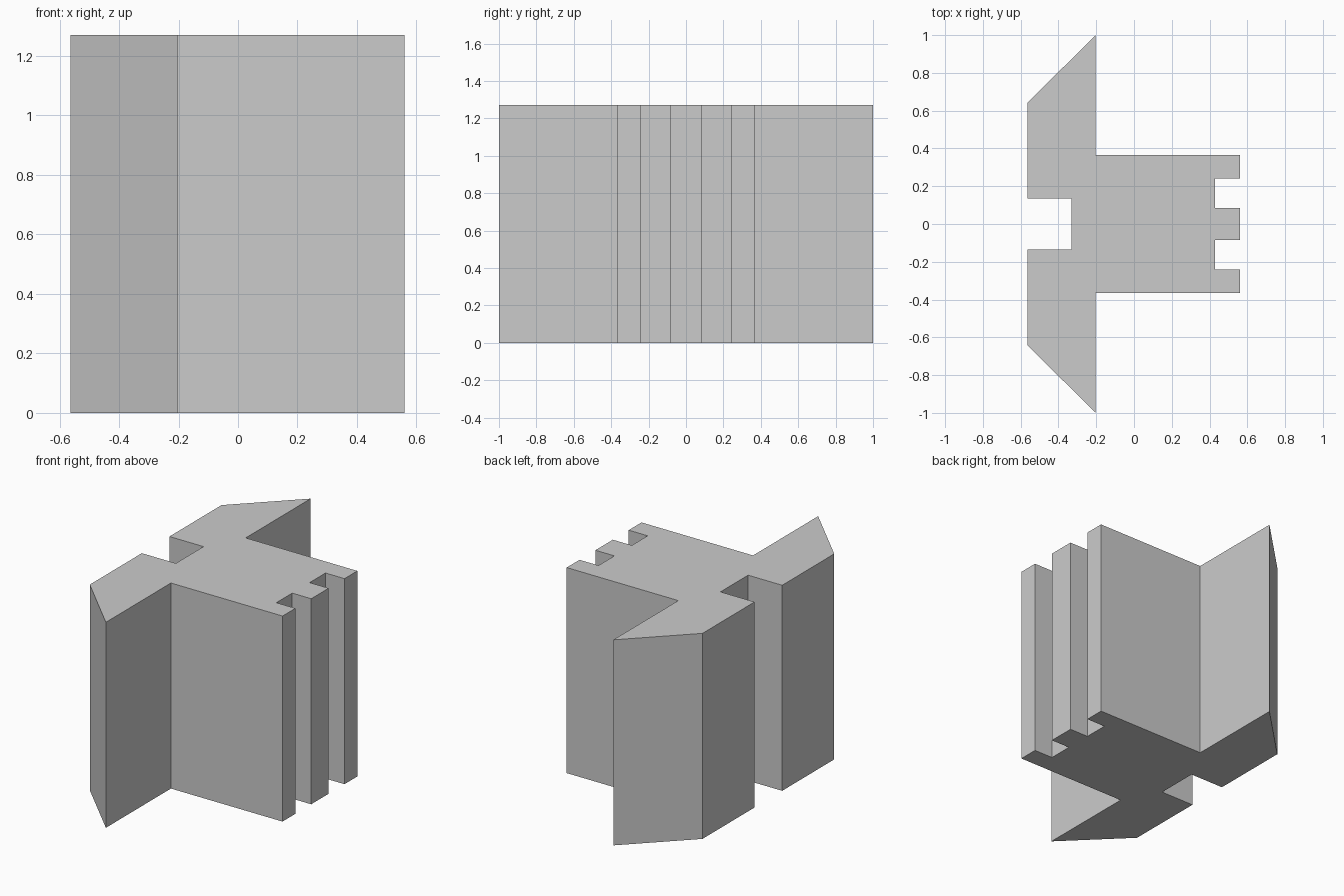
import bpy
import bmesh

HEIGHT = 1.27

cube = bpy.data.objects.get("Cube")
if cube:
    bpy.data.objects.remove(cube, do_unlink=True)

# Plain grey material
grey = bpy.data.materials.new("plain grey")
grey.use_nodes = True
colour = (0.6, 0.6, 0.6, 1)
grey.diffuse_color = colour
grey.node_tree.nodes["Principled BSDF"].inputs["Base Color"].default_value = colour

# Back half of the outline: rear slot, swept flange, body, toothed end
half = [
    (-0.33, 0.135), (-0.563, 0.135), (-0.563, 0.643), (-0.203, 1.0),
    (-0.203, 0.365), (0.56, 0.365), (0.56, 0.24), (0.43, 0.24),
    (0.43, 0.085), (0.56, 0.085),
]
outline = half + [(x, -y) for x, y in reversed(half)]

# Extrude the mirrored outline into one solid block
bm = bmesh.new()
base = bm.faces.new([bm.verts.new((x, y, 0)) for x, y in outline])
top = bmesh.ops.extrude_face_region(bm, geom=[base], use_keep_orig=True)
bmesh.ops.translate(
    bm, vec=(0, 0, HEIGHT),
    verts=[v for v in top["geom"] if isinstance(v, bmesh.types.BMVert)])
bmesh.ops.recalc_face_normals(bm, faces=bm.faces)

mesh = bpy.data.meshes.new("profile_block")
bm.to_mesh(mesh)
bm.free()
mesh.materials.append(grey)
block = bpy.data.objects.new("profile_block", mesh)
bpy.context.collection.objects.link(block)
